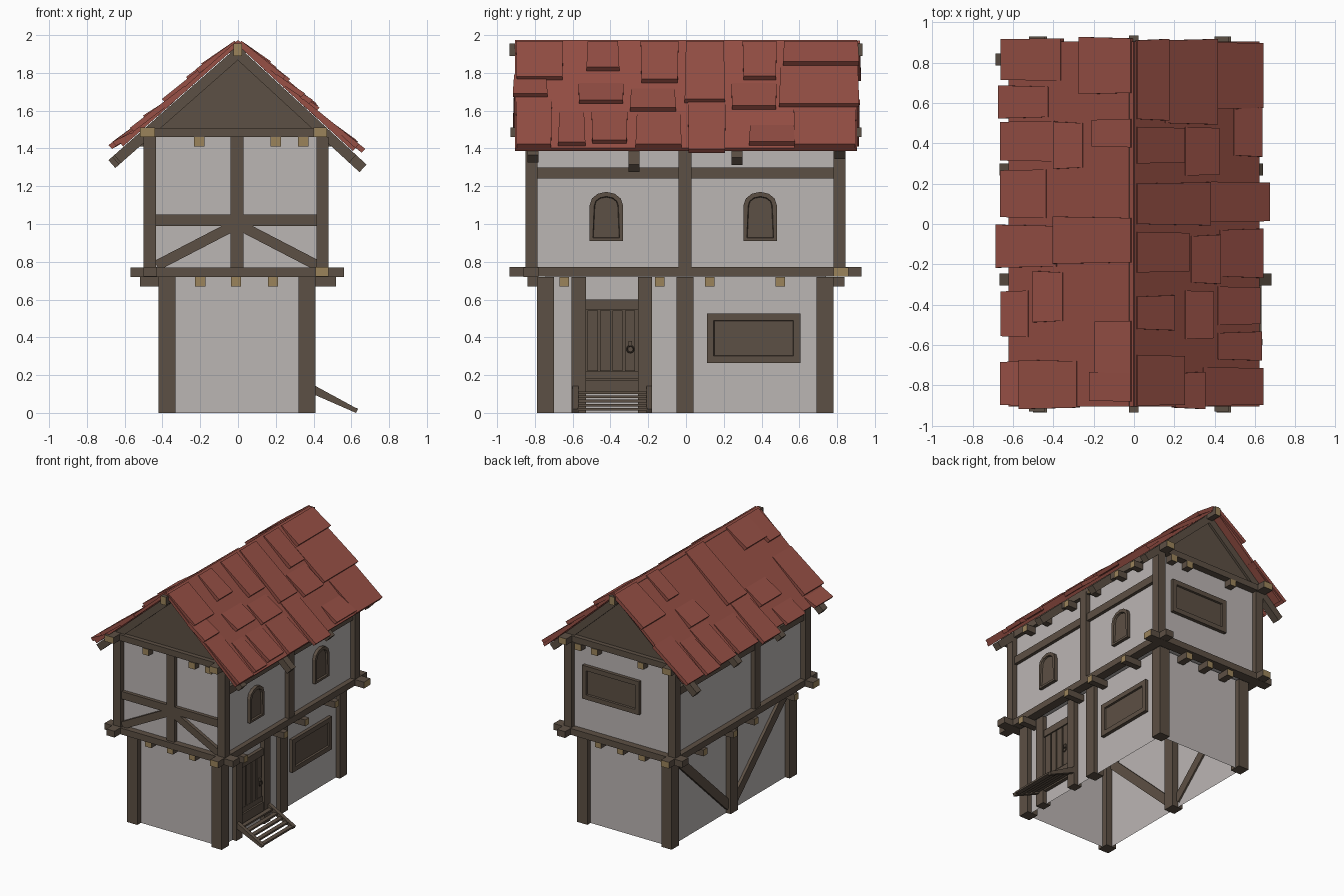
import bpy, bmesh, math
from mathutils import Vector

if "Cube" in bpy.data.objects:
    bpy.data.objects.remove(bpy.data.objects["Cube"])


def material(name, r, g, b):
    m = bpy.data.materials.new(name)
    m.diffuse_color = (r, g, b, 1)
    m.use_nodes = True
    m.node_tree.nodes["Principled BSDF"].inputs["Base Color"].default_value = m.diffuse_color
    return m


WOOD = material("dark timber", 0.108, 0.080, 0.058)
TAN = material("cut timber ends", 0.33, 0.23, 0.105)
WALL = material("plaster", 0.50, 0.465, 0.455)
ROOF = material("red roof tiles", 0.31, 0.080, 0.060)


def finish(name, bm, mats, cap=None):
    bmesh.ops.recalc_face_normals(bm, faces=bm.faces)
    if cap:  # end faces pointing along the cap direction get the second material
        for f in bm.faces:
            if f.normal.dot(Vector(cap)) > 0.9:
                f.material_index = 1
    me = bpy.data.meshes.new(name)
    bm.to_mesh(me)
    bm.free()
    for m in mats:
        me.materials.append(m)
    ob = bpy.data.objects.new(name, me)
    bpy.context.collection.objects.link(ob)
    return ob


def hexa(bm, a, b):
    """Solid between two matching four-sided rings."""
    va, vb = [bm.verts.new(p) for p in a], [bm.verts.new(p) for p in b]
    bm.faces.new(va)
    bm.faces.new(vb[::-1])
    for i in range(4):
        j = (i + 1) % 4
        bm.faces.new((va[i], vb[i], vb[j], va[j]))


def box(name, x0, x1, y0, y1, z0, z1, mat=WOOD, cap=None):
    bm = bmesh.new()
    ring = [(x0, y0), (x1, y0), (x1, y1), (x0, y1)]
    hexa(bm, [(x, y, z0) for x, y in ring], [(x, y, z1) for x, y in ring])
    return finish(name, bm, [mat, TAN], cap)


def beam(name, p, q, flat, w, t):
    """Bar from p to q; t is its thickness along the axis 'flat', w its other width."""
    p, q, n = Vector(p), Vector(q), Vector(flat)
    s = (q - p).cross(n).normalized() * w / 2
    n = n * t / 2
    bm = bmesh.new()
    off = [s + n, s - n, -s - n, n - s]
    hexa(bm, [p + o for o in off], [q + o for o in off])
    return finish(name, bm, [WOOD])


def prism(name, pts, place, depth, mat, inset=0):
    """Extruded outline; place(u, v, d) maps it onto a wall. Optional sunken panel."""
    bm = bmesh.new()
    back = [bm.verts.new(place(u, v, 0)) for u, v in pts]
    front = [bm.verts.new(place(u, v, depth)) for u, v in pts]
    bm.faces.new(back)
    face = bm.faces.new(front)
    n = len(pts)
    for i in range(n):
        j = (i + 1) % n
        bm.faces.new((back[i], back[j], front[j], front[i]))
    bmesh.ops.recalc_face_normals(bm, faces=bm.faces)
    if inset:
        bmesh.ops.inset_individual(bm, faces=[face], thickness=inset)
        bmesh.ops.inset_individual(bm, faces=[face], thickness=0.004, depth=-0.014)
    return finish(name, bm, [mat])


# Plaster walls: lower storey open at the bottom
for name, dims in (("lower_walls", (-.38, .375, -.745, .74, 0, .73)),
                   ("upper_walls", (-.455, .44, -.81, .805, .74, 1.49))):
    ob = box(name, *dims, mat=WALL)
    if name == "lower_walls":
        bm = bmesh.new()
        bm.from_mesh(ob.data)
        low = [f for f in bm.faces if all(v.co.z < .01 for v in f.verts)]
        bmesh.ops.delete(bm, geom=low, context='FACES')
        bm.to_mesh(ob.data)
        bm.free()

# Corner and middle posts
for x0, x1 in ((-.42, -.33), (.32, .41)):
    for y0, y1 in ((-.79, -.70), (.69, .78)):
        box("lower_corner_post", x0, x1, y0, y1, 0, .72)
    box("lower_middle_post", x0, x1, -.05, .04, 0, .72)
for x0, x1 in ((-.50, -.435), (.415, .48)):
    for y0, y1 in ((-.85, -.785), (.78, .845)):
        box("upper_corner_post", x0, x1, y0, y1, .77, 1.46)
box("upper_middle_post_right", .415, .475, -.04, .03, .77, 1.48)
box("upper_middle_post_left", -.49, -.435, -.235, -.165, .77, 1.48)
for x0, x1 in ((-.485, -.44), (.425, .465)):
    box("upper_side_rail", x0, x1, -.785, .78, 1.24, 1.30)

# Belt beams, each with one pale end
box("belt_beam_front", -.57, .56, -.86, -.78, .72, .77, cap=(-1, 0, 0))
box("belt_beam_back", -.57, .56, .78, .86, .721, .771, cap=(1, 0, 0))
box("belt_beam_right", .41, .48, -.935, .93, .722, .772, cap=(0, -1, 0))
box("belt_beam_left", -.50, -.43, -.935, .93, .722, .772, cap=(0, 1, 0))

# Joist ends under the belt and under the eaves
for s in (-1, 1):
    for xc in (-.20, -.01, .185):
        box("belt_joist", xc - .027, xc + .027, *sorted((s * .70, s * .84)), .67, .72, cap=(0, s, 0))
    for xc in (-.205, .20, .345):
        box("gable_joist", xc - .027, xc + .027, *sorted((s * .76, s * .865)), 1.41, 1.46, cap=(0, s, 0))
    for yc in (-.645, -.14, .125, .50):
        box("belt_side_joist", *sorted((s * .33, s * .52)), yc - .025, yc + .025, .67, .72, cap=(s, 0, 0))
    for yc in (-.6, -.42, -.14, .13, .42, .6):
        box("eave_joist", *sorted((s * .40, s * .52)), yc - .025, yc + .025, 1.41, 1.46, cap=(s, 0, 0))

# Timber pattern on the front upper wall
box("front_middle_post", -.04, .03, -.84, -.80, .77, 1.46)
box("front_rail", -.44, .42, -.838, -.80, .99, 1.05)
for s in (-1, 1):
    beam("front_brace", (-.005 + s * .425, -.822, .78), (-.005 + s * .03, -.822, .985), (0, 1, 0), .055, .03)

# V braces on the left lower wall
for s in (-1, 1):
    beam("left_brace", (-.385, s * .70, .69), (-.385, s * .03, .06), (1, 0, 0), .07, .035)

# Top plates, gables and ridge beam
for s in (-1, 1):
    ends = [(0, 1, 0), (0, -1, 0)]
    for x0, x1 in ((-.52, -.44), (.40, .47)):
        box("top_plate", x0, x1, *sorted((0, s * .93)), 1.46, 1.51, cap=(0, s, 0))
    box("ridge_beam", -.025, .022, *sorted((0, s * .935)), 1.89, 1.955, cap=(0, s, 0))
    box("gable_beam", -.45, .42, *sorted((s * .78, s * .86)), 1.461, 1.509)
    prism("gable", [(-.50, 1.48), (.48, 1.48), (0, 1.925)],
          lambda u, v, d, s=s: (u, s * (.78 + d), v), .045, WOOD)

# Roof slopes, rafters and loose overlapping tiles
APEX = 1.97
SLOPE = {1: .92, -1: .88}
RAFTERS = {1: (.66, .715, .675, .64), -1: (.69, .70, .70, .72)}
TILES = {
    1: [(-.90, -.71, .34, .62), (-.67, -.54, .41, .61), (-.50, -.31, .41, .60), (-.26, -.03, .42, .62),
        (.01, .21, .36, .65), (.34, .57, .49, .61), (.57, .90, .39, .62), (-.91, -.74, .20, .33),
        (-.57, -.33, .25, .37), (-.29, -.06, .28, .41), (.24, .48, .25, .40), (.50, .91, .15, .39),
        (-.90, -.65, .01, .23), (-.52, -.36, .01, .18), (-.24, -.04, .01, .25), (0, .20, .01, .36),
        (.30, .48, .01, .23), (.52, .91, .01, .15)],
    -1: [(.71, .92, .36, .64), (.53, .68, .42, .65), (.31, .51, .39, .64), (.28, .50, .25, .38),
         (.03, .27, .43, .64), (-.21, -.01, .38, .66), (-.56, -.33, .52, .64), (-.48, -.24, .35, .48),
         (-.90, -.68, .56, .64), (-.91, -.68, .28, .55), (-.88, -.73, .01, .20), (.65, .92, .01, .25),
         (.38, .52, .01, .19), (-.19, .03, .01, .38), (-.74, -.48, .01, .17)],
}
for s, k in SLOPE.items():
    normal = Vector((s * k, 0, 1)).normalized()

    def at(d, y, h=0):
        return Vector((s * d, y, APEX - k * d)) + normal * h

    def slab(name, y0, y1, d0, d1, h0, h1, t, flare=0):
        bm = bmesh.new()
        top = [at(d0, y0, h0), at(d0, y1, h0), at(d1, y1 + flare, h1), at(d1, y0 - flare, h1)]
        hexa(bm, top, [p - normal * t for p in top])
        return finish(name, bm, [ROOF])

    slab("roof_slope", -.905, .905, 0, .62, .004, .004, .022)
    for i, (y0, y1, d0, d1) in enumerate(TILES[s]):
        h = .012 if d0 < .02 else .008
        slab("roof_tile", y0, y1, d0, d1, h, .032 + .003 * (i % 3), .028, .007 if i % 2 else -.004)
    for y, d in zip((-.81, -.275, .27, .815), RAFTERS[s]):
        beam("rafter", at(0, y, -.049), at(d - .02, y, -.049), (0, 1, 0), .055, .058)


# Windows
def on_right(x):
    return lambda u, v, d: (x + d, u, v)


def rect(u0, u1, v0, v1):
    return [(u0, v0), (u1, v0), (u1, v1), (u0, v1)]


prism("lower_window", rect(.11, .605, .265, .525), on_right(.37), .032, WOOD, .052)
prism("back_window", rect(-.33, .17, 1.02, 1.285), lambda u, v, d: (-u, .80 + d, v), .032, WOOD, .052)
for yc in (-.422, .393):
    arch = [(yc - .088, .91), (yc + .088, .91)]
    arch += [(yc + .088 * math.cos(a), 1.10 + .07 * math.sin(a))
             for a in (math.pi * i / 6 for i in range(7))]
    prism("arched_window", arch, on_right(.435), .03, WOOD, .024)

# Door with posts, planks, rails and ring handle
for y0, y1 in ((-.605, -.53), (-.255, -.18)):
    box("door_post", .34, .41, y0, y1, 0, .72)
box("door_back", .37, .383, -.53, -.255, .13, .60)
box("door_lintel", .37, .402, -.53, -.255, .545, .60)
box("door_bottom_rail", .37, .402, -.53, -.255, .10, .175)
box("door_rail", .37, .394, -.53, -.255, .18, .22)
for i in range(4):
    y = -.521 + i * .066
    box("door_plank", .37, .394, y, y + .054, .222, .543)
box("door_latch", .39, .408, -.305, -.285, .355, .38)
bpy.ops.mesh.primitive_torus_add(major_segments=10, minor_segments=4, major_radius=.018, minor_radius=.004,
                                 location=(.405, -.295, .337), rotation=(0, math.pi / 2, 0))
handle = bpy.context.object
handle.name = "door_ring"
handle.data.materials.append(WOOD)

# Entrance steps
for y in (-.585, -.195):
    beam("step_stringer", (.395, y, .125), (.625, y, .0), (0, 1, 0), .045, .03)
for ob in [o for o in bpy.data.objects if o.name.startswith("step_stringer")]:
    for v in ob.data.vertices:
        v.co.z = max(v.co.z, 0)
        if v.co.z == 0:
            v.co.x += .01
for i in range(5):
    x, z = .415 + i * .046, .10 - i * .022
    box("step_tread", x, x + .034, -.575, -.205, z, z + .014)
